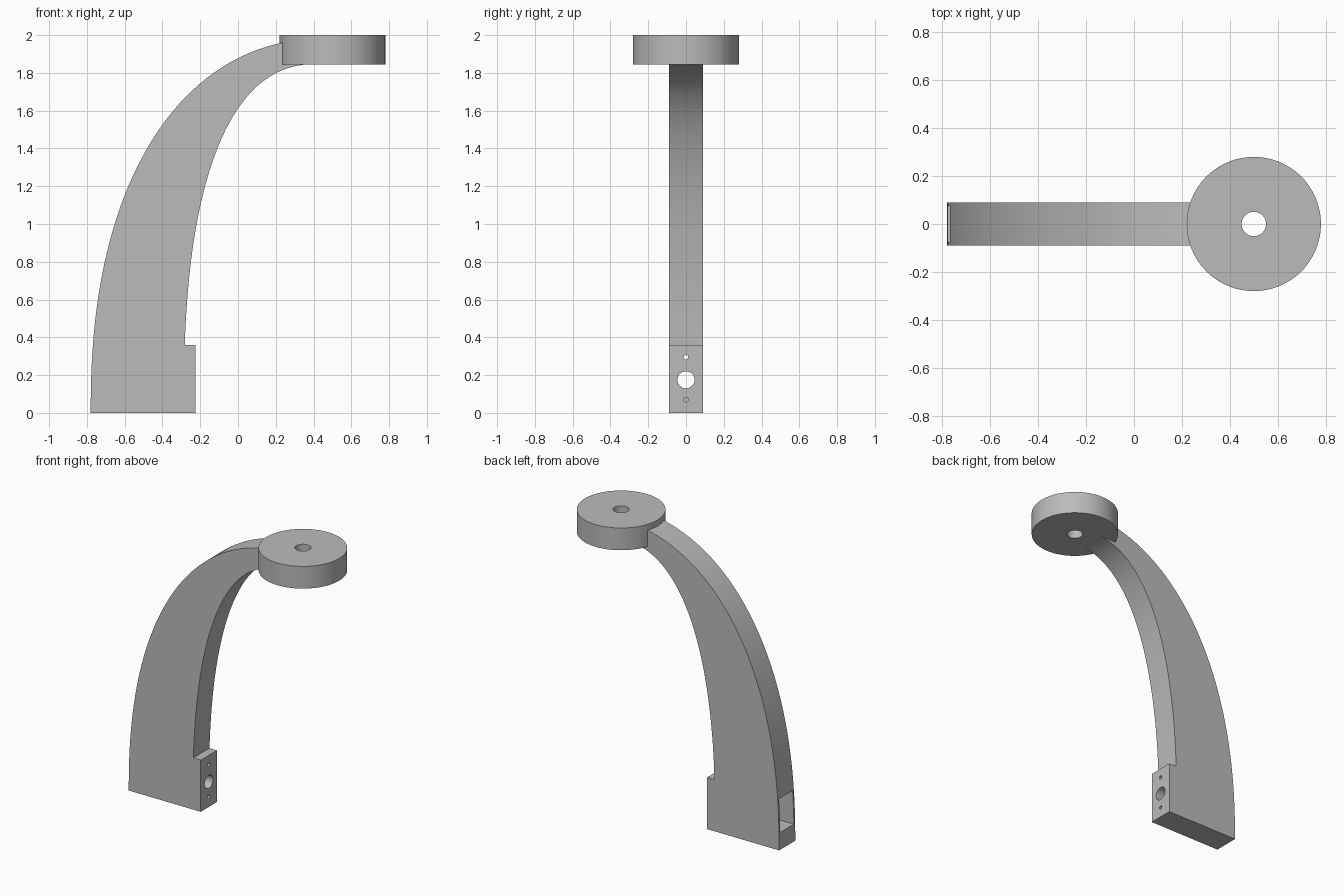
import bpy, bmesh, math
from mathutils import Matrix, Vector

cube = bpy.data.objects.get("Cube")
if cube:
    bpy.data.objects.remove(cube, do_unlink=True)

grey = bpy.data.materials.new("plain grey")
grey.use_nodes = True
GREY = (0.5, 0.5, 0.5, 1)
grey.diffuse_color = GREY
grey.node_tree.nodes["Principled BSDF"].inputs["Base Color"].default_value = GREY

HALF = 0.089        # half thickness of the arm
FOOT_TOP = 0.36
HEAD_X = 0.5


def finish(name, bm):
    bmesh.ops.recalc_face_normals(bm, faces=bm.faces)
    mesh = bpy.data.meshes.new(name)
    bm.to_mesh(mesh)
    bm.free()
    obj = bpy.data.objects.new(name, mesh)
    bpy.context.collection.objects.link(obj)
    mesh.materials.append(grey)
    return obj


def cylinder(name, centre, radius, depth, along_x=False, sides=48):
    bm = bmesh.new()
    turn = Matrix.Rotation(math.pi / 2, 4, 'Y') if along_x else Matrix()
    bmesh.ops.create_cone(bm, cap_ends=True, segments=sides, radius1=radius,
                          radius2=radius, depth=depth,
                          matrix=Matrix.Translation(centre) @ turn)
    return finish(name, bm)


def box(name, low, high):
    low, high = Vector(low), Vector(high)
    bm = bmesh.new()
    bmesh.ops.create_cube(bm, size=1, matrix=Matrix.Translation((low + high) / 2)
                          @ Matrix.Diagonal((*(high - low), 1)))
    return finish(name, bm)


def cut(target, cutter):
    mod = target.modifiers.new("cut", 'BOOLEAN')
    mod.operation, mod.solver, mod.object = 'DIFFERENCE', 'EXACT', cutter
    bpy.context.view_layer.objects.active = target
    bpy.ops.object.modifier_apply(modifier=mod.name)
    bpy.data.objects.remove(cutter, do_unlink=True)


def smooth(obj):
    bpy.ops.object.select_all(action='DESELECT')
    obj.select_set(True)
    bpy.context.view_layer.objects.active = obj
    bpy.ops.object.shade_smooth_by_angle(angle=math.radians(30))


def sweep(cx, a, b, n, z0, x1, steps=48):
    """Points of a quarter superellipse, from height z0 up to x1."""
    start = math.asin((z0 / b) ** (n / 2))
    end = math.acos(((cx - x1) / a) ** (n / 2))
    angles = [start + (end - start) * i / steps for i in range(steps + 1)]
    return [(cx - a * math.cos(t) ** (2 / n), b * math.sin(t) ** (2 / n)) for t in angles]


# Arm: curved side profile with a stepped foot, extruded across y
outer = sweep(HEAD_X, 1.28, 1.985, 2.27, 0, 0.3)
inner = sweep(0.45, 0.737, 1.849, 2.5, FOOT_TOP, 0.4)
profile = outer + inner[::-1] + [(-0.225, FOOT_TOP), (-0.225, 0)]
bm = bmesh.new()
side = bm.faces.new([bm.verts.new((x, -HALF, z)) for x, z in profile])
wall = bmesh.ops.extrude_face_region(bm, geom=[side])
bmesh.ops.translate(bm, vec=(0, 2 * HALF, 0),
                    verts=[v for v in wall["geom"] if isinstance(v, bmesh.types.BMVert)])
arm = finish("curved_arm", bm)

# Socket in the outer edge, with cable and screw holes through the foot
cut(arm, box("socket_cutter", (-0.9, -0.075, 0.12), (-0.29, 0.075, 0.35)))
for z, radius in ((0.175, 0.045), (0.07, 0.012), (0.295, 0.012)):
    cut(arm, cylinder("hole_cutter", (-0.25, 0, z), radius, 0.16, along_x=True, sides=32))
smooth(arm)

# Round head with a centre hole
head = cylinder("round_head", (HEAD_X, 0, 1.9225), 0.28, 0.155, sides=96)
cut(head, cylinder("centre_cutter", (HEAD_X, 0, 1.9225), 0.051, 0.4))
smooth(head)
